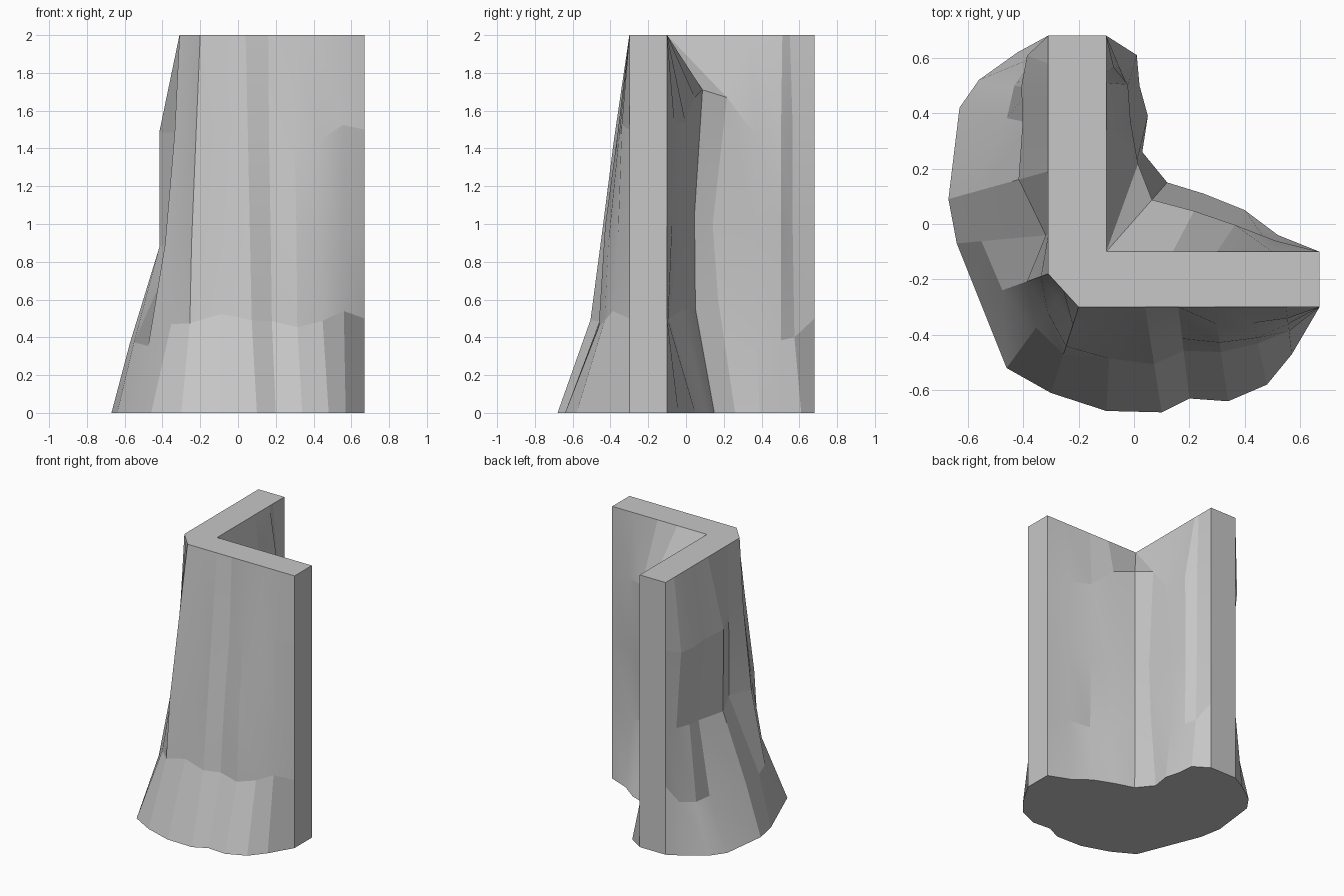
import bpy, bmesh, math, random
from mathutils import Vector

random.seed(7)
old = bpy.data.objects.get("Cube")
if old:
    bpy.data.objects.remove(old, do_unlink=True)

FRONT, LEFT, INNER = -0.30, -0.31, -0.10   # wall planes at the rim
TOP = 2.0

# Front and inner walls: foot x, foot y, position along the rim
front_wall = [(.57, -.47, .55), (.48, -.58, .42), (.34, -.64, .29), (.2, -.63, .16),
              (.1, -.68, .04), (-.1, -.675, -.08), (-.3, -.61, -.2)]
inner_long = [(.02, .5, .51), (.05, .39, .34)]
inner_short = [(.4, .05, .3), (.52, -.04, .5)]
# Side wall: foot x, foot y, rim position, flare at each joint
side_wall = [(-.56, -.27, -.18, .65, .3, .1), (-.64, -.07, -.04, .72, .03, .04),
             (-.67, .09, .19, .72, .28, .3), (-.63, .42, .35, .48, .15, .3),
             (-.56, .52, .48, .5, .25, .4), (-.42, .62, .58, .5, .2, .7)]

# Height and outward flare of each joint between foot and rim
front_steps = [(.5, .49), (.95, .37), (1.47, .19)]
corner_steps = [(.47, .48), (.9, .28), (1.35, .1)]
end_pillar_steps = [(.4, .4), (.95, .25), (1.5, .25)]
inner_steps = [(.42, .65), (.95, .58), (1.5, .62)]
ridge_steps = [(.6, .75), (1.0, .67), (1.67, .88)]
ledge_steps = [(.55, .6), (1.05, .58), (1.71, .75)]
buttress_steps = [(.55, .4), (1.0, .5), (1.67, .7)]
short_steps = [(.5, .08), (1.0, .48), (1.55, .65)]
end_steps = [(.5, 0), (1.0, 0), (1.5, 0)]


def column(foot, rim, steps, rough=0.0, push=0.0):
    """One vertical strip edge: foot, three jittered joints, rim."""
    foot, rim = Vector(foot), Vector(rim)
    points = [(foot.x, foot.y, 0)]
    for z, flare in steps:
        p = rim.lerp(foot, flare + push + rough * random.uniform(-.1, .1))
        points.append((p.x, p.y, z + rough * random.uniform(-.1, .1)))
    return points + [(rim.x, rim.y, TOP)]


def straight(x, y):
    return column((x, y), (x, y), end_steps)


columns = [straight(.67, INNER), straight(.67, FRONT)]
for i, (x, y, t) in enumerate(front_wall):
    columns.append(column((x, y), (t, FRONT), front_steps, .6, .03 * (-1) ** i))
columns.append(column((-.46, -.52), (-.255, -.24), corner_steps))
for x, y, t, low, mid, up in side_wall:
    columns.append(column((x, y), (LEFT, t), [(.36, low), (.89, mid), (1.48, up)], .15))
columns += [straight(LEFT, .68), straight(INNER, .68)]
columns.append(column((.01, .61), (INNER, .55), end_pillar_steps))
columns += [column((x, y), (INNER, t), inner_steps, .4) for x, y, t in inner_long]
# Ledge filling the inside corner
columns.append(column((.03, .26), (INNER, INNER), ridge_steps))
columns.append(column((.12, .15), (INNER, INNER), ledge_steps))
columns.append(column((.25, .11), (.14, INNER), buttress_steps))
columns += [column((x, y), (t, INNER), short_steps, .2) for x, y, t in inner_short]

# Rock skin between neighbouring columns, closed by flat caps
bm = bmesh.new()
grid = [[bm.verts.new(p) for p in c] for c in columns]
for a, b in zip(grid, grid[1:] + grid[:1]):
    for i in range(len(a) - 1):
        bm.faces.new((a[i], b[i], b[i + 1], a[i + 1]))
bm.faces.new([c[0] for c in grid])
bm.faces.new([c[-1] for c in grid])
bmesh.ops.remove_doubles(bm, verts=bm.verts, dist=.001)
bmesh.ops.recalc_face_normals(bm, faces=bm.faces)
mesh = bpy.data.meshes.new("cliff_corner")
bm.to_mesh(mesh)
bm.free()

cliff = bpy.data.objects.new("cliff_corner", mesh)
bpy.context.collection.objects.link(cliff)

# Plain stone colour
stone = bpy.data.materials.new("grey_stone")
stone.use_nodes = True
colour = (.57, .57, .57, 1)
stone.diffuse_color = colour
stone.node_tree.nodes["Principled BSDF"].inputs["Base Color"].default_value = colour
mesh.materials.append(stone)

bpy.ops.object.select_all(action="DESELECT")
cliff.select_set(True)
bpy.context.view_layer.objects.active = cliff
bpy.ops.object.shade_smooth_by_angle(angle=math.radians(12))
